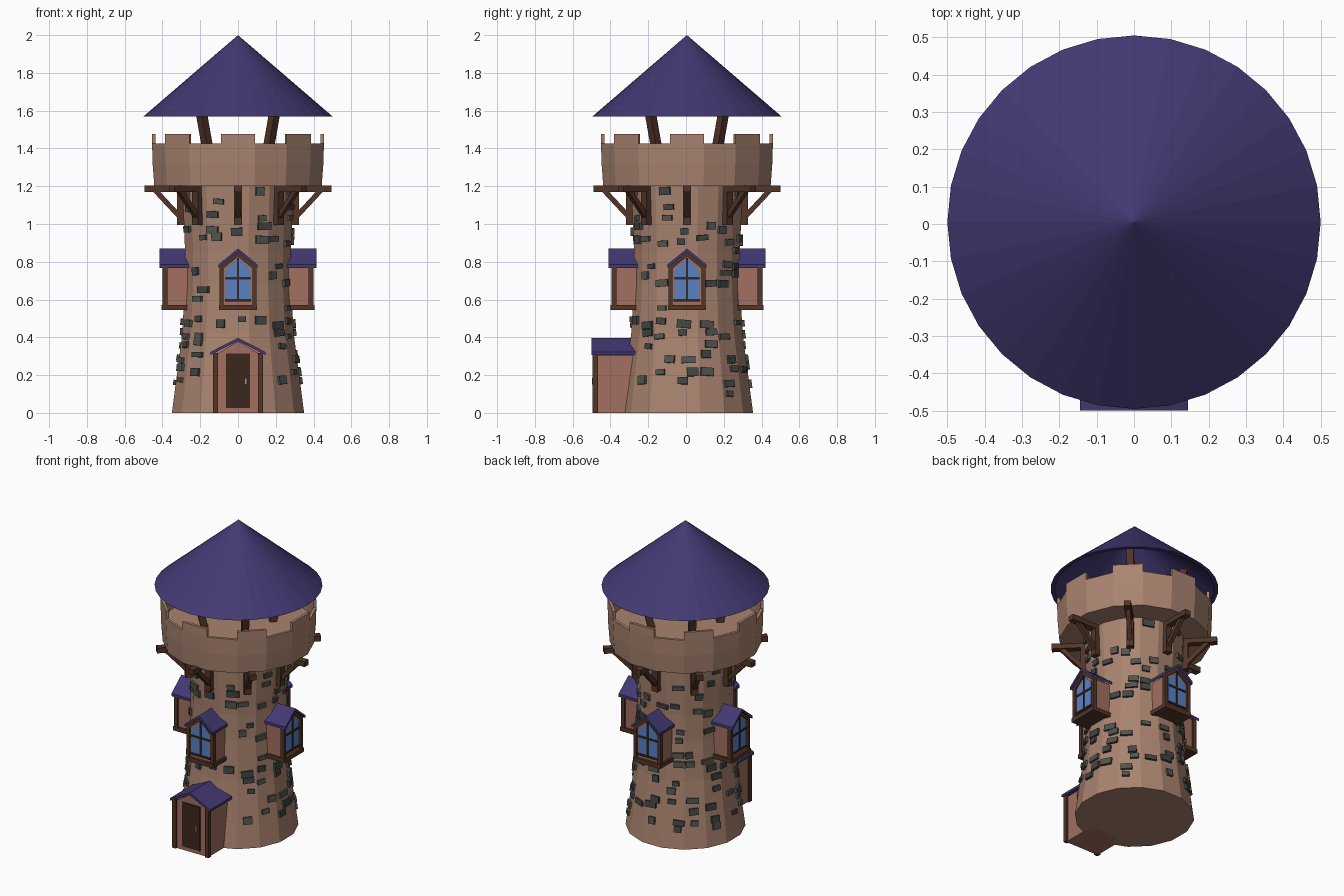
import bpy, bmesh, math, random
from math import sin, cos, pi, radians
from mathutils import Matrix, Vector

if "Cube" in bpy.data.objects:
    bpy.data.objects.remove(bpy.data.objects["Cube"])

random.seed(4)
CENTRE = Matrix.Translation((0, 0.005, 0))
STEP = pi / 8          # 16-sided tower facets


def mat(name, rgb):
    m = bpy.data.materials.new(name)
    m.diffuse_color = (*rgb, 1)
    m.use_nodes = True
    m.node_tree.nodes["Principled BSDF"].inputs["Base Color"].default_value = m.diffuse_color
    return m


TAN = mat("tan_plaster", (0.40, 0.23, 0.16))
PINK = mat("pink_plaster", (0.36, 0.16, 0.115))
PURPLE = mat("purple_roof", (0.055, 0.04, 0.17))
WOOD = mat("wood", (0.085, 0.036, 0.02))
DARK = mat("dark_wood", (0.045, 0.02, 0.012))
GLASS = mat("blue_glass", (0.10, 0.22, 0.55))
STONE = mat("stone", (0.053, 0.06, 0.057))
STONE2 = mat("light_stone", (0.085, 0.09, 0.08))
METAL = mat("metal", (0.3, 0.3, 0.3))


def finish(name, bm, *mats):
    bmesh.ops.recalc_face_normals(bm, faces=bm.faces)
    me = bpy.data.meshes.new(name)
    bm.to_mesh(me)
    bm.free()
    for m in mats:
        me.materials.append(m)
    ob = bpy.data.objects.new(name, me)
    bpy.context.collection.objects.link(ob)
    return ob


def box(bm, x0, x1, y0, y1, z0, z1, M=CENTRE):
    T = Matrix.Translation(((x0 + x1) / 2, (y0 + y1) / 2, (z0 + z1) / 2))
    S = Matrix.Diagonal((x1 - x0, y1 - y0, z1 - z0, 1))
    return bmesh.ops.create_cube(bm, size=1, matrix=M @ T @ S)["verts"]


def beam(bm, a, b, w, M=CENTRE):
    a, b = Vector(a), Vector(b)
    d = b - a
    R = d.to_track_quat('Z', 'Y').to_matrix().to_4x4()
    S = Matrix.Diagonal((w, w, d.length, 1))
    bmesh.ops.create_cube(bm, size=1, matrix=M @ Matrix.Translation((a + b) / 2) @ R @ S)


def prism(bm, pts, y0, y1, M=CENTRE):
    """Extrude an x-z outline along y."""
    f = [bm.verts.new(M @ Vector((x, y0, z))) for x, z in pts]
    b = [bm.verts.new(M @ Vector((x, y1, z))) for x, z in pts]
    bm.faces.new(f)
    bm.faces.new(b[::-1])
    for i in range(len(pts)):
        j = (i + 1) % len(pts)
        bm.faces.new((f[i], b[i], b[j], f[j]))


def chevron(w, top, eave, t):
    return [(0, top), (w, eave), (w, eave - t), (0, top - t), (-w, eave - t), (-w, eave)]


def house(w, z0, eave, top):
    return [(-w, z0), (w, z0), (w, eave), (0, top), (-w, eave)]


def lathe(bm, profile, n, offset):
    """Turn a radius-height profile; returns the faces of each band."""
    rings, bands = [], []
    for r, z in profile:
        k = n if r > 0 else 1
        rings.append([bm.verts.new(CENTRE @ Vector((r * cos((i + offset) * 2 * pi / n),
                      r * sin((i + offset) * 2 * pi / n), z))) for i in range(k)])
    for a, b in zip(rings, rings[1:]):
        band = []
        for i in range(n):
            j = (i + 1) % n
            vs = [a[i % len(a)], a[j % len(a)], b[j % len(b)], b[i % len(b)]]
            band.append(bm.faces.new(list(dict.fromkeys(vs))))
        bands.append(band)
    return bands


# Tower shaft (apothem profile, facets face the axes)
SHAFT = [(0.35, 0), (0.295, 0.42), (0.28, 0.68), (0.28, 0.85), (0.295, 1.2)]
K = 1 / cos(STEP / 2)
bm = bmesh.new()
lathe(bm, [(0, 0)] + [(r * K, z) for r, z in SHAFT] + [(0, 1.2)], 16, 0.5)
finish("tower_shaft", bm, TAN)

# Battlement with raised merlons on every second facet
bm = bmesh.new()
bands = lathe(bm, [(0, 1.2), (0.443 * K, 1.2), (0.452 * K, 1.32), (0.455 * K, 1.425),
                   (0.437 * K, 1.425), (0.437 * K, 1.32), (0, 1.32)], 16, 0.5)
for f in bands[3][1::2]:
    new = bmesh.ops.extrude_discrete_faces(bm, faces=[f])["faces"][0]
    bmesh.ops.translate(bm, verts=new.verts, vec=(0, 0, 0.052))
finish("battlement", bm, TAN)

# Conical roof, hollow below
bm = bmesh.new()
lathe(bm, [(0, 2), (0.5, 1.57), (0.475, 1.57), (0, 1.975)], 32, 0)
finish("cone_roof", bm, PURPLE)

# Leaning posts and cross beams under the roof
bm = bmesh.new()
for sx in (-1, 1):
    for sy in (-1, 1):
        beam(bm, (sx * 0.145, sy * 0.145, 1.31), (sx * 0.21, sy * 0.21, 1.68), 0.042)
    beam(bm, (-0.2, -sx * 0.2, 1.63), (0.2, sx * 0.2, 1.63), 0.035)
finish("roof_posts", bm, WOOD)

# Eight timber brackets below the battlement
bm = bmesh.new()
for k in range(8):
    M = CENTRE @ Matrix.Rotation(k * pi / 4, 4, 'Z')
    box(bm, -0.021, 0.021, -0.495, -0.2, 1.17, 1.205, M)
    box(bm, -0.021, 0.021, -0.322, -0.27, 0.995, 1.17, M)
    beam(bm, (0, -0.305, 1.035), (0, -0.44, 1.18), 0.027, M)
finish("brackets", bm, WOOD)


def shell(name, M, build, material):
    b = bmesh.new()
    build(b, M)
    return finish(name, b, material)


# Four bay windows
def bay_body(b, M):
    prism(b, house(0.088, 0.56, 0.77, 0.845), -0.388, -0.22, M)


def bay_roof(b, M):
    prism(b, chevron(0.103, 0.87, 0.786, 0.018), -0.415, -0.22, M)


def bay_frame(b, M):
    box(b, -0.1, 0.1, -0.405, -0.25, 0.545, 0.572, M)
    for s in (-1, 1):
        x0, x1 = sorted((s * 0.076, s * 0.098))
        box(b, x0, x1, -0.4, -0.374, 0.57, 0.768, M)
    prism(b, chevron(0.098, 0.852, 0.772, 0.024), -0.4, -0.38, M)


def bay_glass(b, M):
    prism(b, house(0.066, 0.6, 0.755, 0.82), -0.392, -0.38, M)


def bay_bars(b, M):
    box(b, -0.005, 0.005, -0.397, -0.385, 0.6, 0.82, M)
    box(b, -0.066, 0.066, -0.397, -0.385, 0.707, 0.719, M)
    box(b, -0.07, 0.07, -0.398, -0.385, 0.59, 0.602, M)


for k, side in enumerate(("front", "right", "back", "left")):
    M = CENTRE @ Matrix.Rotation(k * pi / 2, 4, 'Z')
    for part, fn, m in (("body", bay_body, PINK), ("roof", bay_roof, PURPLE),
                        ("frame", bay_frame, WOOD), ("glass", bay_glass, GLASS),
                        ("bars", bay_bars, DARK)):
        shell(f"{side}_window_{part}", M, fn, m)

# Door porch
bm = bmesh.new()
prism(bm, house(0.122, 0, 0.305, 0.38), -0.488, -0.25)
finish("porch_walls", bm, PINK)
bm = bmesh.new()
prism(bm, chevron(0.145, 0.397, 0.323, 0.016), -0.505, -0.25)
finish("porch_roof", bm, PURPLE)
bm = bmesh.new()
for s in (-1, 1):
    x0, x1 = sorted((s * 0.105, s * 0.132))
    box(bm, x0, x1, -0.5, -0.472, 0, 0.318)
finish("porch_posts", bm, WOOD)
bm = bmesh.new()
box(bm, -0.064, 0.064, -0.494, -0.48, 0.025, 0.315)
finish("door", bm, DARK)
bm = bmesh.new()
box(bm, 0.035, 0.047, -0.502, -0.49, 0.15, 0.185)
finish("door_handle", bm, METAL)


# Stones scattered over the shaft facets
def apothem(z):
    for (r0, z0), (r1, z1) in zip(SHAFT, SHAFT[1:]):
        if z <= z1:
            return r0 + (r1 - r0) * (z - z0) / (z1 - z0), math.atan2(r0 - r1, z1 - z0)


bm = bmesh.new()
for row in range(18):
    for k in range(16):
        if random.random() > 0.68 or (row == 0 and random.random() < 0.5):
            continue
        z = 0.11 + row * 0.062 + random.uniform(-0.02, 0.02)
        r, tilt = apothem(z)
        t = random.uniform(-0.035, 0.035)
        ang = k * STEP + t / r
        near = lambda step: abs((ang + step / 2) % step - step / 2) * r
        if 0.52 < z < 0.88 and near(pi / 2) < 0.125:
            continue
        if z < 0.42 and near(2 * pi) < 0.16 or z > 0.97 and near(pi / 4) < 0.055:
            continue
        w, h = random.uniform(0.04, 0.078), random.uniform(0.025, 0.045)
        M = (CENTRE @ Matrix.Rotation(k * STEP, 4, 'Z') @ Matrix.Translation((t, -r, z))
             @ Matrix.Rotation(-tilt, 4, 'X') @ Matrix.Rotation(radians(random.uniform(-5, 5)), 4, 'Y'))
        vs = box(bm, -w / 2, w / 2, -0.014, 0.012, -h / 2, h / 2, M)
        shade = random.randint(0, 1)
        for f in {f for v in vs for f in v.link_faces}:
            f.material_index = shade
finish("wall_stones", bm, STONE, STONE2)
